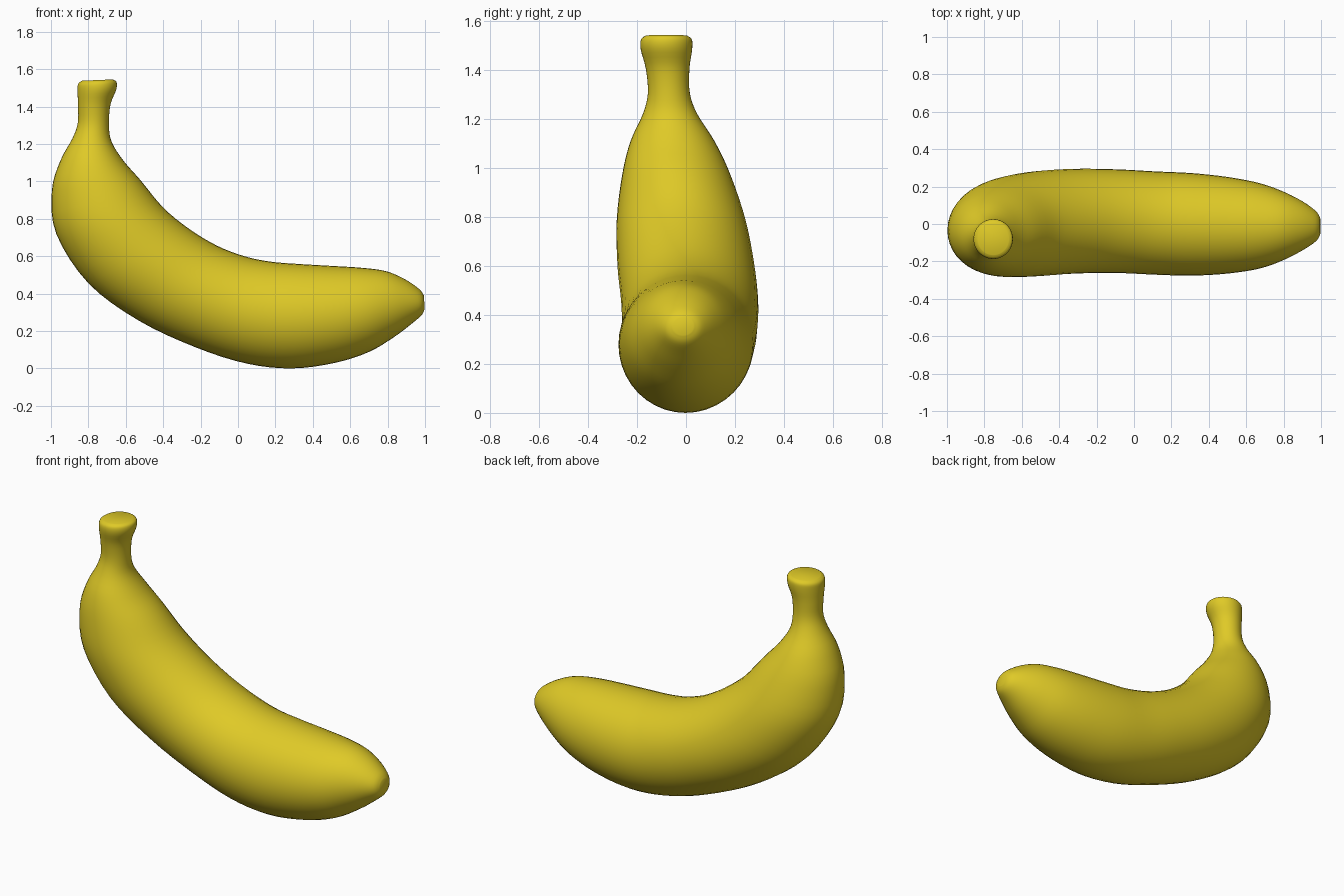
import bpy, bmesh, math
from mathutils import Vector

# Cross-sections from stem to tip: outer x, z / inner x, z / y centre, y half width
SECTIONS = [
    (-0.835, 1.538, -0.670, 1.545, -0.08, 0.085),
    (-0.855, 1.520, -0.650, 1.532, -0.08, 0.104),
    (-0.858, 1.480, -0.651, 1.490, -0.08, 0.105),
    (-0.855, 1.400, -0.682, 1.410, -0.075, 0.089),
    (-0.857, 1.310, -0.690, 1.300, -0.07, 0.086),
    (-0.885, 1.230, -0.675, 1.210, -0.065, 0.112),
    (-0.950, 1.110, -0.612, 1.110, -0.055, 0.172),
    (-0.995, 0.950, -0.520, 1.005, -0.04, 0.220),
    (-0.972, 0.720, -0.400, 0.860, -0.02, 0.263),
    (-0.800, 0.455, -0.260, 0.745, 0.00, 0.280),
    (-0.530, 0.255, -0.110, 0.655, 0.015, 0.280),
    (-0.220, 0.110, 0.040, 0.598, 0.015, 0.277),
    (0.050, 0.025, 0.180, 0.570, 0.005, 0.276),
    (0.290, 0.000, 0.330, 0.558, -0.002, 0.274),
    (0.520, 0.030, 0.500, 0.548, -0.007, 0.257),
    (0.700, 0.088, 0.660, 0.538, -0.01, 0.226),
    (0.835, 0.168, 0.790, 0.520, -0.01, 0.177),
    (0.930, 0.240, 0.890, 0.478, -0.01, 0.125),
    (0.982, 0.285, 0.968, 0.425, -0.012, 0.078),
    (0.998, 0.318, 0.994, 0.390, -0.012, 0.042),
]
SIDES, STEPS = 40, 4


def spline(a, b, c, d, t):
    """Smooth interpolation between b and c."""
    return [0.5 * (2 * q + (r - p) * t + (2 * p - 5 * q + 4 * r - s) * t * t
                   + (3 * q - p - 3 * r + s) * t ** 3) for p, q, r, s in zip(a, b, c, d)]


def ring(bm, sec):
    """Ellipse spanning the outer and inner edge points."""
    ox, oz, ix, iz, yc, w = sec
    mid = Vector(((ox + ix) / 2, yc, (oz + iz) / 2))
    half = Vector(((ix - ox) / 2, 0, (iz - oz) / 2))
    side = Vector((0, w, 0))
    return [bm.verts.new(mid + half * math.cos(a) + side * math.sin(a))
            for a in (2 * math.pi * k / SIDES for k in range(SIDES))]


# Banana body with stem and tip, lofted in one piece
bm = bmesh.new()
n = len(SECTIONS)
rings = []
for i in range(n - 1):
    pts = [SECTIONS[min(max(i + k, 0), n - 1)] for k in (-1, 0, 1, 2)]
    rings += [ring(bm, spline(*pts, s / STEPS)) for s in range(STEPS)]
rings.append(ring(bm, SECTIONS[-1]))
for r, q in zip(rings, rings[1:]):
    for k in range(SIDES):
        m = (k + 1) % SIDES
        bm.faces.new((r[k], r[m], q[m], q[k]))
bm.faces.new(rings[0])
bm.faces.new(rings[-1])
bmesh.ops.recalc_face_normals(bm, faces=bm.faces)

mesh = bpy.data.meshes.new("banana")
bm.to_mesh(mesh)
bm.free()
banana = bpy.data.objects.new("banana", mesh)
bpy.context.collection.objects.link(banana)

yellow = bpy.data.materials.new("banana yellow")
yellow.diffuse_color = (0.74, 0.59, 0.02, 1)
mesh.materials.append(yellow)

bpy.context.view_layer.objects.active = banana
banana.select_set(True)
bpy.ops.object.shade_smooth_by_angle(angle=math.radians(50))
